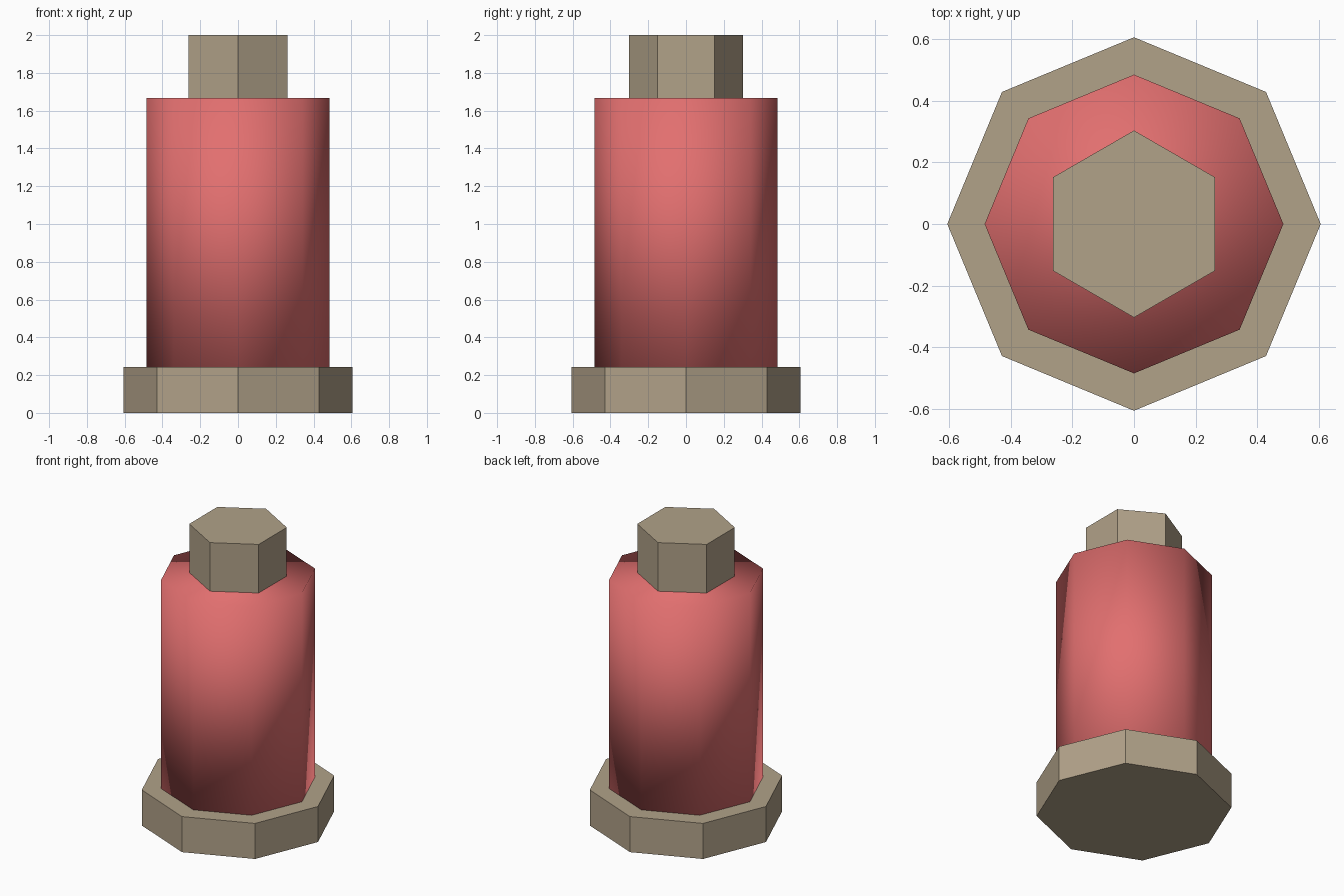
import bpy

if "Cube" in bpy.data.objects:
    bpy.data.objects.remove(bpy.data.objects["Cube"])


def material(name, colour):
    mat = bpy.data.materials.new(name)
    mat.diffuse_color = (*colour, 1.0)
    mat.use_nodes = True
    mat.node_tree.nodes["Principled BSDF"].inputs["Base Color"].default_value = mat.diffuse_color
    return mat


def prism(name, sides, radius, z0, z1, mat, smooth=False):
    """Upright regular prism with a corner pointing along +y."""
    bpy.ops.mesh.primitive_cylinder_add(
        vertices=sides, radius=radius, depth=z1 - z0, location=(0, 0, (z0 + z1) / 2))
    obj = bpy.context.object
    obj.name = name
    obj.data.materials.append(mat)
    for poly in obj.data.polygons:
        poly.use_smooth = smooth
    return obj


tan = material("tan", (0.44, 0.36, 0.25))
red = material("red", (0.76, 0.16, 0.16))

# Octagonal foot flange
prism("base_flange", 8, 0.605, 0.0, 0.243, tan)
# Smooth-shaded octagonal barrel
prism("body", 8, 0.484, 0.243, 1.668, red, smooth=True)
# Hexagonal cap on top
prism("top_cap", 6, 0.303, 1.668, 2.0, tan)
